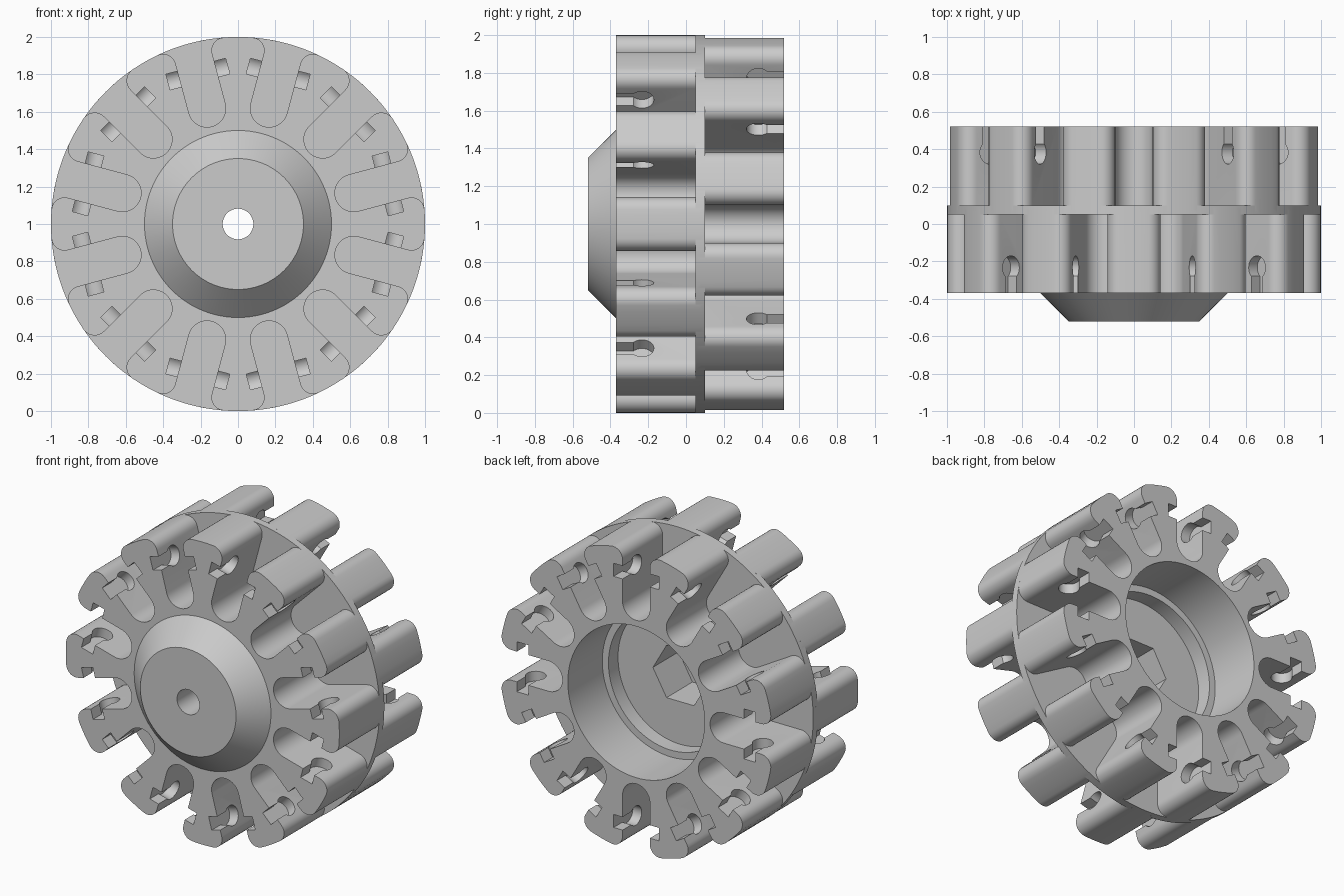
import bpy, bmesh, math
from mathutils import Vector

if "Cube" in bpy.data.objects:
    bpy.data.objects.remove(bpy.data.objects["Cube"])

N = 12                 # slots per side
PITCH = 2 * math.pi / N
SLOT_R, SLOT_AT, FILLET = 0.10, 0.64, 0.07
CZ = 1.0               # axle height

grey = bpy.data.materials.new("light grey")
grey.diffuse_color = (0.6, 0.6, 0.6, 1)
grey.use_nodes = True
grey.node_tree.nodes["Principled BSDF"].inputs["Base Color"].default_value = grey.diffuse_color


def make_object(name, bm):
    bmesh.ops.recalc_face_normals(bm, faces=bm.faces)
    mesh = bpy.data.meshes.new(name)
    bm.to_mesh(mesh)
    bm.free()
    mesh.materials.append(grey)
    ob = bpy.data.objects.new(name, mesh)
    bpy.context.collection.objects.link(ob)
    return ob


def extrude(bm, points, offset):
    """Close a flat outline and extrude it into a solid."""
    face = bm.faces.new([bm.verts.new(p) for p in points])
    new = bmesh.ops.extrude_face_region(bm, geom=[face])["geom"]
    bmesh.ops.translate(bm, vec=offset, verts=[v for v in new if isinstance(v, bmesh.types.BMVert)])


def place(along, across, y, t):
    """Point in the frame of a slot at angle t from straight up."""
    return Vector((along * math.sin(t) + across * math.cos(t), y,
                   CZ + along * math.cos(t) - across * math.sin(t)))


def gear(name, y0, y1, phase):
    """Toothed ring: round-bottomed slots with rounded tooth tips."""
    a = math.sqrt((1 - FILLET) ** 2 - (SLOT_R + FILLET) ** 2)
    c = SLOT_R + FILLET
    tip = math.atan2(c, a)
    half = [(SLOT_AT - SLOT_R * math.cos(u), SLOT_R * math.sin(u))
            for u in [math.pi / 2 * i / 12 for i in range(1, 13)]]
    for i in range(9):                                   # tooth corner
        u = -math.pi / 2 + (math.pi / 2 + tip) * i / 8
        half.append((a + FILLET * math.cos(u), c + FILLET * math.sin(u)))
    for i in (1, 2):                                     # tooth crown
        u = tip + (PITCH / 2 - tip) * i / 2
        half.append((math.cos(u), math.sin(u)))
    outline = [(p, -q) for p, q in reversed(half[:-1])] + [(SLOT_AT - SLOT_R, 0)] + half
    bm = bmesh.new()
    extrude(bm, [place(p, q, y0, phase + k * PITCH) for k in range(N) for p, q in outline],
            Vector((0, y1 - y0, 0)))
    return make_object(name, bm)


def lathe(name, profile, sides=96, turn=0.0):
    """Solid of revolution about the axle; profile is (radius, y)."""
    bm = bmesh.new()
    rings = [[bm.verts.new(place(r, 0, y, turn + 2 * math.pi * i / sides)) for i in range(sides)]
             for r, y in profile]
    for lo, hi in zip(rings, rings[1:]):
        for i in range(sides):
            j = (i + 1) % sides
            bm.faces.new((lo[i], lo[j], hi[j], hi[i]))
    bm.faces.new(rings[0])
    bm.faces.new(rings[-1])
    return make_object(name, bm)


def keyholes(name, face_y, inward, phase):
    """Keyhole pockets let into both walls of every slot."""
    at, r, w, depth = 0.83, 0.063, 0.043, 0.165
    mid = face_y + inward * 0.137
    gap = math.asin(w / r)
    outline = [(-w, face_y - inward * 0.05)]
    for i in range(25):
        u = math.pi + gap + (2 * math.pi - 2 * gap) * -i / 24 - 2 * gap
        outline.append((r * math.sin(u), mid + inward * r * math.cos(u)))
    if outline[1][0] > 0:
        outline[1:] = outline[:0:-1]
    outline.append((w, face_y - inward * 0.05))
    bm = bmesh.new()
    for k in range(N):
        t = phase + k * PITCH
        extrude(bm, [place(at + p, -depth, y, t) for p, y in outline],
                place(0, 2 * depth, 0, t) - place(0, 0, 0, t))
    return make_object(name, bm)


# Wheel: front teeth, web disc, back teeth and conical hub
wheel = gear("wheel", -0.37, 0.07, PITCH / 2)
added = [lathe("web_disc", [(1.0, 0.05), (1.0, 0.10)], 144),
         gear("back_teeth", 0.08, 0.52, 0),
         lathe("hub_cone", [(0.35, -0.52), (0.50, -0.37), (0.50, -0.30)])]

# Stepped bore, hexagonal socket, axle hole and keyhole pockets
removed = [lathe("bore_cutter", [(0.455, 0.06), (0.455, 0.16), (0.50, 0.16), (0.50, 0.60)]),
           lathe("hex_cutter", [(0.20, -0.21), (0.20, 0.10)], 6, math.pi / 2),
           lathe("axle_cutter", [(0.082, -0.60), (0.082, 0.0)], 48),
           keyholes("front_keyhole_cutter", -0.37, 1, PITCH / 2),
           keyholes("back_keyhole_cutter", 0.52, -1, 0)]

bpy.context.view_layer.objects.active = wheel
for ob in added + removed:
    mod = wheel.modifiers.new(ob.name, 'BOOLEAN')
    mod.operation = 'UNION' if ob in added else 'DIFFERENCE'
    mod.solver = 'EXACT'
    mod.object = ob
    bpy.ops.object.modifier_apply(modifier=mod.name)
for ob in added + removed:
    bpy.data.objects.remove(ob)

wheel.select_set(True)
bpy.ops.object.shade_smooth_by_angle(angle=math.radians(30))
